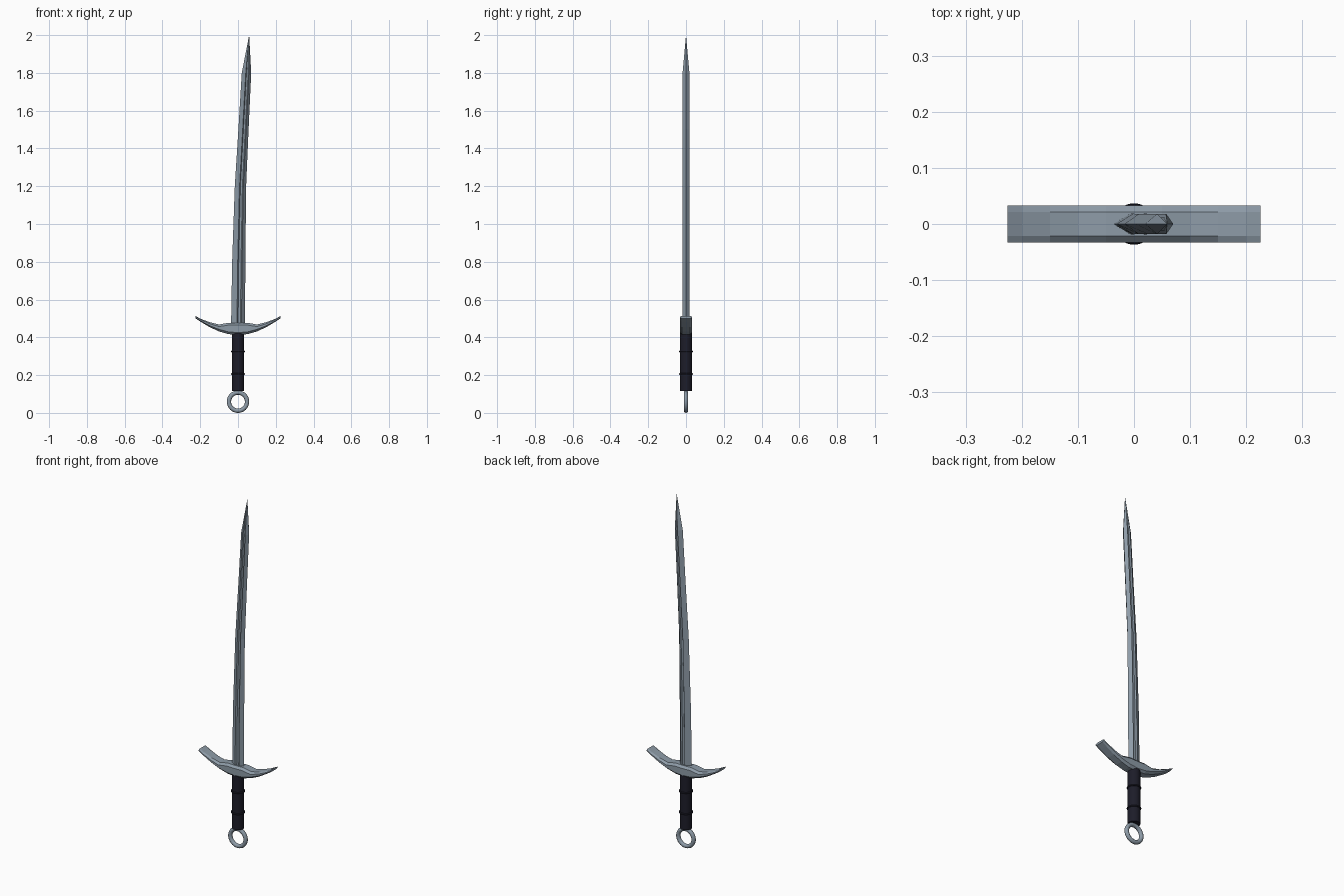
import bpy, bmesh, math

if "Cube" in bpy.data.objects:
    bpy.data.objects.remove(bpy.data.objects["Cube"])

def material(name, color):
    m = bpy.data.materials.new(name)
    m.diffuse_color = color
    m.use_nodes = True
    m.node_tree.nodes["Principled BSDF"].inputs["Base Color"].default_value = m.diffuse_color
    return m

steel = material("steel", (0.27, 0.33, 0.39, 1))
leather = material("dark_leather", (0.012, 0.012, 0.022, 1))

def loft(name, sections, mat):
    """Skin a list of equal-length closed sections and cap both ends."""
    bm = bmesh.new()
    rings = [[bm.verts.new(p) for p in s] for s in sections]
    n = len(rings[0])
    for a, b in zip(rings, rings[1:]):
        for i in range(n):
            j = (i + 1) % n
            bm.faces.new((a[i], a[j], b[j], b[i]))
    bm.faces.new(rings[0])
    bm.faces.new(rings[-1])
    bmesh.ops.remove_doubles(bm, verts=bm.verts, dist=1e-5)
    bmesh.ops.recalc_face_normals(bm, faces=bm.faces)
    me = bpy.data.meshes.new(name)
    bm.to_mesh(me)
    bm.free()
    ob = bpy.data.objects.new(name, me)
    bpy.context.collection.objects.link(ob)
    me.materials.append(mat)
    return ob

def finish(name, mat):
    ob = bpy.context.object
    ob.name = name
    ob.data.materials.append(mat)
    bpy.ops.object.shade_smooth_by_angle(angle=math.radians(40))
    return ob

# Blade: double-edged section with a fuller, (fraction across, half thickness)
half = [(0.42, 0.019), (0.5, 0.012), (0.67, 0.012), (0.75, 0.019)]
profile = [(0, 0)] + [(u, -t) for u, t in half] + [(1, 0)] + [(u, t) for u, t in reversed(half)]
# height, left edge, right edge, thickness factor
stations = [(0.44, -0.037, 0.037, 1.0), (0.8, -0.031, 0.039, 0.97),
            (1.2, -0.017, 0.043, 0.93), (1.5, 0.002, 0.056, 0.93),
            (1.8, 0.020, 0.070, 0.95), (2.0, 0.059, 0.059, 0.0)]
loft("blade", [[(l + u * (r - l), t * k, z) for u, t in profile]
               for z, l, r, k in stations], steel)

# Crossguard: upswept crescent, (x, underside, top), mirrored about the middle
arm = [(0, 0.413, 0.476), (0.05, 0.417, 0.477), (0.1, 0.431, 0.468),
       (0.15, 0.454, 0.480), (0.2, 0.484, 0.499), (0.225, 0.500, 0.513)]
spine = [(-x, b, t) for x, b, t in reversed(arm[1:])] + arm

def guard_section(x, b, t):
    c = min(0.012, (t - b) * 0.3)
    w, f = 0.033, 0.021
    return [(x, -f, b), (x, f, b), (x, w, b + c), (x, w, t - c),
            (x, f, t), (x, -f, t), (x, -w, t - c), (x, -w, b + c)]

loft("crossguard", [guard_section(*s) for s in spine], steel)

# Grip
bpy.ops.mesh.primitive_cylinder_add(vertices=24, radius=0.032, depth=0.31, location=(0, 0, 0.27))
finish("grip", leather)

# Grip bands
for i, z in enumerate((0.205, 0.325)):
    bpy.ops.mesh.primitive_torus_add(major_segments=24, minor_segments=8, major_radius=0.031,
                                     minor_radius=0.006, location=(0, 0, z))
    finish(f"grip_band_{i + 1}", leather)

# Ring pommel
bpy.ops.mesh.primitive_torus_add(major_segments=32, minor_segments=10, major_radius=0.048,
                                 minor_radius=0.0115, location=(0, 0, 0.0595),
                                 rotation=(math.pi / 2, 0, 0))
finish("ring_pommel", steel)
